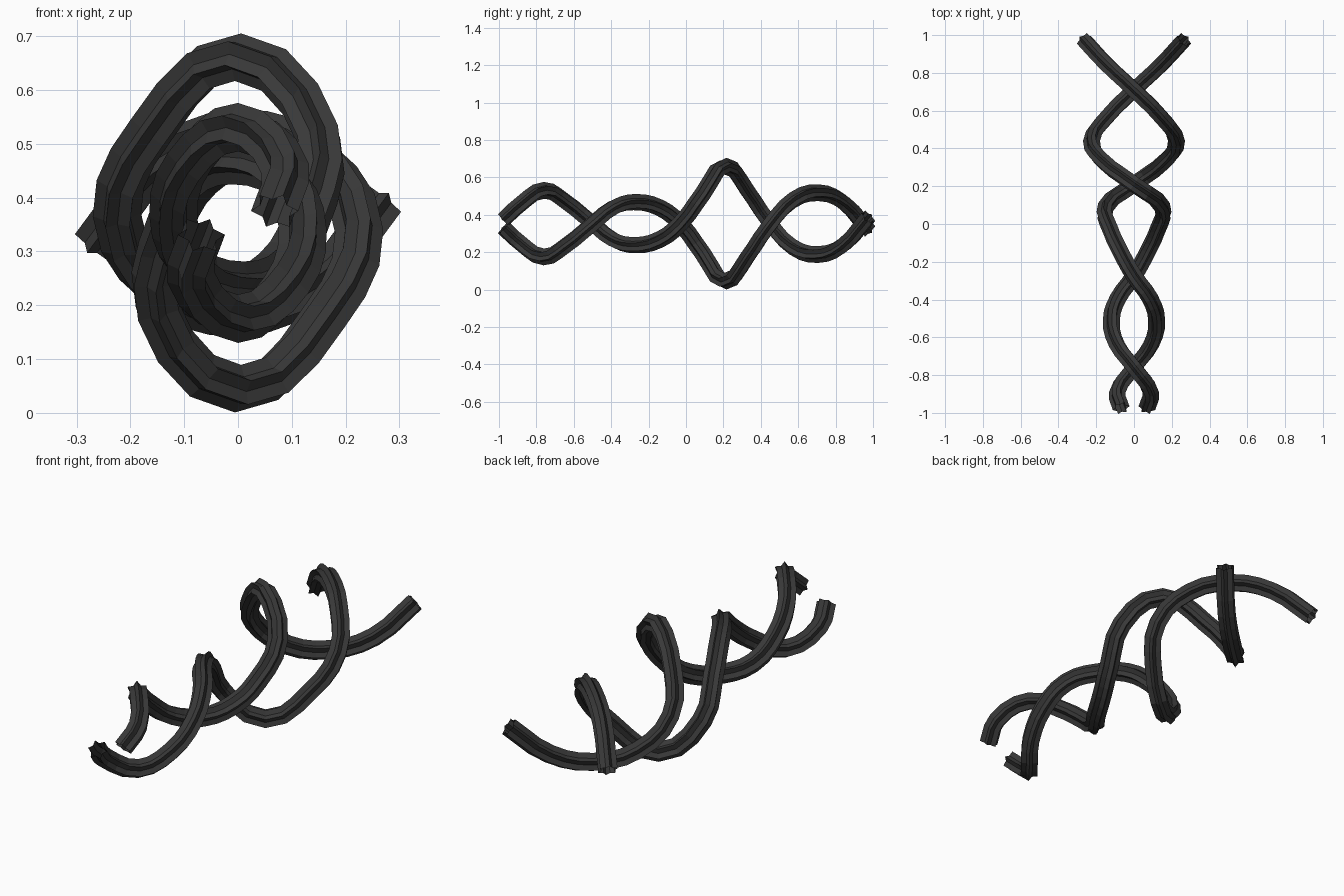
import bpy, math

if "Cube" in bpy.data.objects:
    bpy.data.objects.remove(bpy.data.objects["Cube"])

AXIS_Z = 0.353

# Star-shaped cross-section used by both strands
POINTS, R_OUT, R_IN = 6, 0.045, 0.029
star = bpy.data.curves.new("strand_profile", 'CURVE')
star.dimensions = '2D'
star.fill_mode = 'NONE'
ring = star.splines.new('POLY')
ring.points.add(2 * POINTS - 1)
for i, p in enumerate(ring.points):
    r = R_IN if i % 2 else R_OUT
    a = math.pi * i / POINTS
    p.co = (r * math.cos(a), r * math.sin(a), 0, 1)
ring.use_cyclic_u = True
ring.use_smooth = False
profile = bpy.data.objects.new("strand_profile", star)
bpy.context.collection.objects.link(profile)
profile.hide_render = True
profile.hide_viewport = True

# Strand path: (x, y, height above the axis), about one eighth turn apart
PATH = [(.068, -.975, .022), (.088, -.89, .10), (0, -.76, .178), (-.09, -.64, .115),
        (-.12, -.51, .01), (-.083, -.39, -.085), (0, -.275, -.115), (.075, -.14, -.085),
        (.125, -.03, 0), (.15, .09, .16), (0, .21, .308), (-.16, .33, .175),
        (-.225, .44, .015), (-.14, .57, -.125), (0, .71, -.165), (.14, .84, -.115),
        (.265, .975, .035)]


def strand(name, side):
    """Sweep the star along the path; side=-1 gives the half-turned twin."""
    cu = bpy.data.curves.new(name, 'CURVE')
    cu.dimensions = '3D'
    cu.resolution_u = 3
    cu.bevel_mode = 'OBJECT'
    cu.bevel_object = profile
    sp = cu.splines.new('BEZIER')
    sp.bezier_points.add(len(PATH) - 1)
    for b, (x, y, h) in zip(sp.bezier_points, PATH):
        b.co = (side * x, y, AXIS_Z + side * h)
        b.handle_left_type = b.handle_right_type = 'AUTO'
    sp.use_smooth = False
    ob = bpy.data.objects.new(name, cu)
    bpy.context.collection.objects.link(ob)
    # Dark grey finish
    mat = bpy.data.materials.get("dark_grey") or bpy.data.materials.new("dark_grey")
    mat.diffuse_color = (0.04, 0.04, 0.04, 1)
    mat.use_nodes = True
    mat.node_tree.nodes["Principled BSDF"].inputs["Base Color"].default_value = mat.diffuse_color
    cu.materials.append(mat)
    return ob


strand("strand_a", 1)
strand("strand_b", -1)
